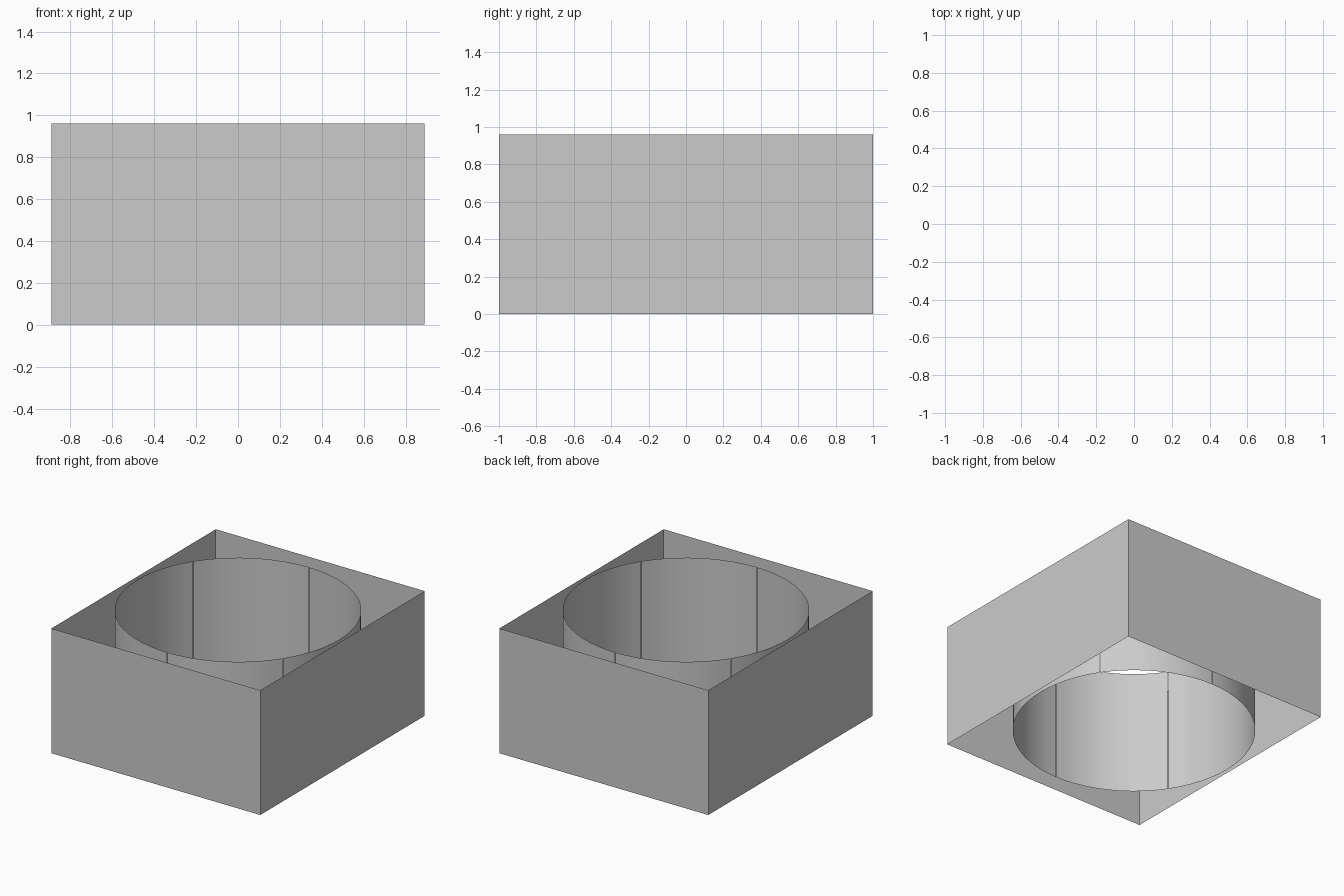
import bpy, bmesh
from math import sin, cos, radians

if "Cube" in bpy.data.objects:
    bpy.data.objects.remove(bpy.data.objects["Cube"])

HALF_X, HALF_Y, HEIGHT, RADIUS = 0.89, 1.0, 0.96, 0.86


def wall(name, outline, closed=False, smooth=False):
    """Thin upright sheet standing on a plan outline."""
    bm = bmesh.new()
    low = [bm.verts.new((x, y, 0)) for x, y in outline]
    top = [bm.verts.new((x, y, HEIGHT)) for x, y in outline]
    n = len(outline)
    for i in range(n if closed else n - 1):
        j = (i + 1) % n
        bm.faces.new((low[i], low[j], top[j], top[i])).smooth = smooth
    mesh = bpy.data.meshes.new(name)
    bm.to_mesh(mesh)
    bm.free()
    obj = bpy.data.objects.new(name, mesh)
    bpy.context.collection.objects.link(obj)
    return obj


# Open rectangular casing, no top or bottom
wall("casing", [(-HALF_X, -HALF_Y), (HALF_X, -HALF_Y),
                (HALF_X, HALF_Y), (-HALF_X, HALF_Y)], closed=True)

# Round liner made of six curved panels with hairline seams
SEAMS = [33.75, 90, 146.25, 213.75, 270, 326.25, 393.75]
STEP, GAP = 5.625, 0.2
for k, (a, b) in enumerate(zip(SEAMS, SEAMS[1:])):
    count = round((b - a) / STEP)
    angles = [a + GAP] + [a + STEP * i for i in range(1, count)] + [b - GAP]
    wall(f"liner_panel_{k + 1}",
         [(RADIUS * cos(radians(t)), RADIUS * sin(radians(t))) for t in angles],
         smooth=True)
